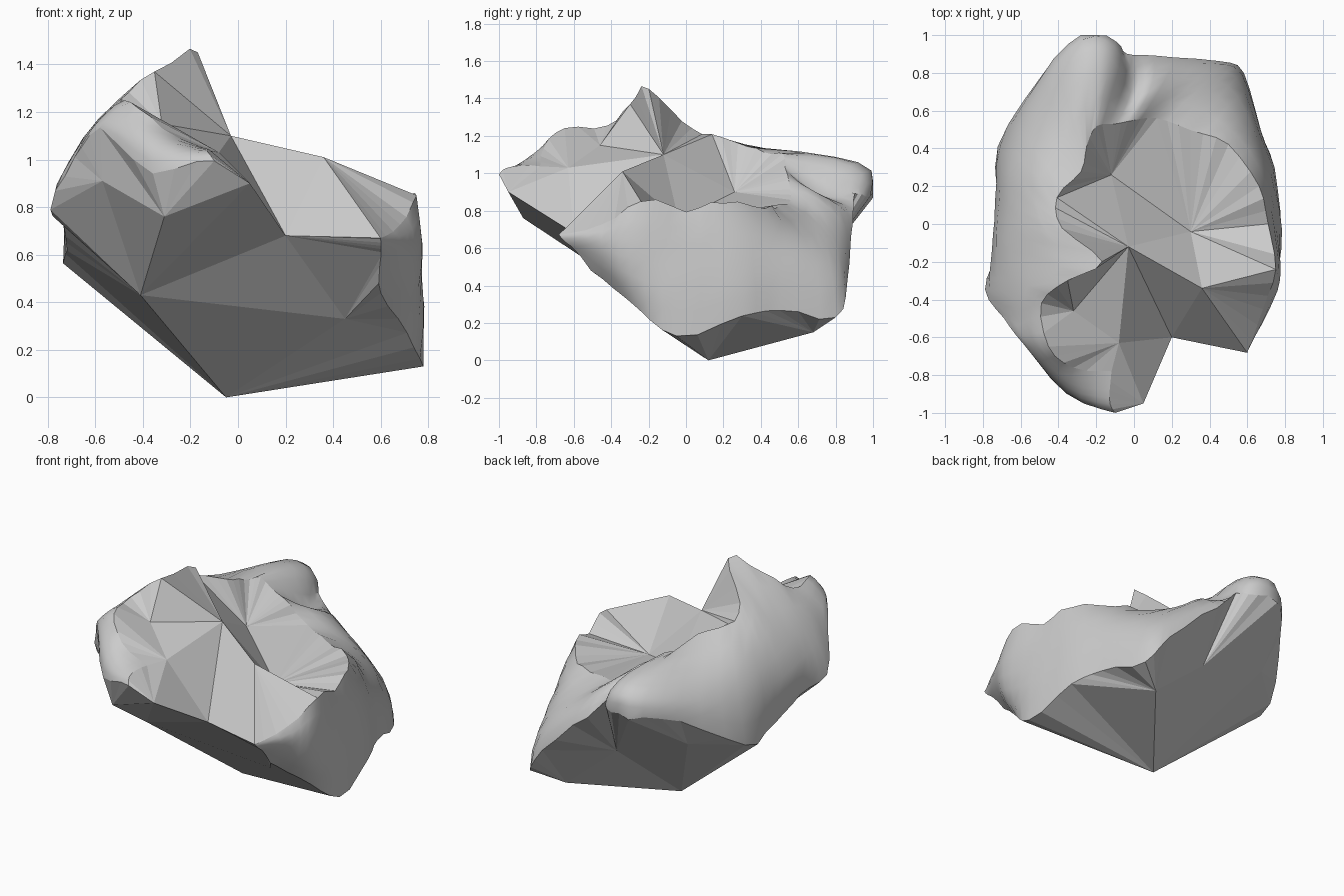
import bpy, bmesh, random
from mathutils import Vector as V3, noise

if "Cube" in bpy.data.objects:
    bpy.data.objects.remove(bpy.data.objects["Cube"])

random.seed(4)
SUB, ROWS = 3, 6

# Crust control loops, running from front right, round the back, to front left
lower = [(.6,-.6,.6),(.6,-.45,.43),(.71,-.25,.28),(.78,-.05,.12),(.74,.3,.23),(.67,.5,.27),
         (.58,.8,.22),(.45,.86,.42),(.1,.89,.75),(-.04,.9,.88),(-.09,.96,.88),(-.28,1,.88),
         (-.5,.77,.84),(-.72,.41,.59),(-.72,.1,.62),(-.73,-.15,.72),(-.79,-.35,.8),
         (-.69,-.5,1.0),(-.58,-.64,1.13),(-.36,-.9,.95),(-.1,-1,1.0)]
middle = [(.6,-.65,.64),(.71,-.45,.6),(.77,-.3,.55),(.77,-.02,.5),(.72,.28,.55),(.63,.5,.58),
          (.5,.73,.58),(.33,.77,.7),(.1,.76,.86),(-.02,.7,.9),(-.12,.88,1.04),(-.28,.9,1.06),
          (-.45,.67,1.02),(-.63,.37,.96),(-.67,.1,1.0),(-.66,-.15,1.06),(-.65,-.34,1.09),
          (-.62,-.47,1.13),(-.54,-.65,1.18),(-.36,-.86,1.06),(-.13,-.92,1.04)]
upper = [(.6,-.68,.68),(.68,-.45,.72),(.75,-.24,.86),(.71,0,.8),(.66,.2,.85),(.5,.42,.82),
         (.3,.5,.82),(.12,.56,.86),(0,.55,.96),(-.1,.53,1.04),(-.2,.52,1.1),(-.25,.42,1.12),
         (-.28,.28,1.16),(-.41,.14,1.2),(-.38,-.02,1.27),(-.17,-.2,1.46),(-.35,-.3,1.38),
         (-.49,-.42,1.26),(-.45,-.65,1.25),(-.32,-.76,1.13),(-.12,-.78,1.04)]


def spline(points):
    """Catmull-Rom curve through the points, SUB steps per span."""
    p = [V3(q) for q in points]
    p = [p[0]] + p + [p[-1]]
    out = []
    for i in range(1, len(p) - 2):
        a, b, c, d = p[i - 1:i + 3]
        for k in range(SUB):
            t = k / SUB
            out.append(.5 * (2*b + (c - a)*t + (2*a - 5*b + 4*c - d)*t*t
                             + (3*b - a - 3*c + d)*t**3))
    return out + [p[-2]]


bm = bmesh.new()

# Weathered crust: grid swept between the three loops, lightly roughened
grid = []
for a, m, b in zip(spline(lower), spline(middle), spline(upper)):
    col = []
    for r in range(ROWS + 1):
        t = r / ROWS
        q = a*(1 - t)*(1 - 2*t) + m*4*t*(1 - t) + b*t*(2*t - 1)
        edge = r in (0, ROWS)
        q += noise.noise_vector(q * 6) * (.005 if edge else .01)
        if edge:
            q.z += random.uniform(-.012, .012)
        q = V3((max(-.79, min(.79, q.x)), max(-1, min(1, q.y)), q.z))
        col.append(bm.verts.new(q))
    grid.append(col)
for c0, c1 in zip(grid, grid[1:]):
    for r in range(ROWS):
        bm.faces.new((c0[r], c1[r], c1[r + 1], c0[r + 1])).smooth = True

# Corners of the broken faces
pt = lambda *co: bm.verts.new(co)
apex, keel, chin = pt(-.05, .12, 0), pt(-.41, -.37, .43), pt(.45, -.3, .33)
brow, cheek = pt(-.31, -.87, .76), pt(-.57, -.62, .91)
lip, step = pt(.05, -.95, .9), pt(.2, -.6, .68)
heel, back, flank = pt(.4, .68, .15), pt(.03, .68, .46), pt(-.46, .64, .62)
ridge_a, ridge_b, ledge = pt(-.03, -.12, 1.1), pt(.36, -.34, 1.01), pt(-.08, -.63, 1.03)
scarp = pt(-.32, -.46, 1.15)
floor_a, floor_b = pt(-.12, .26, .9), pt(.3, -.04, .75)
low = lambda i: grid[i * SUB][0]
top = lambda i: grid[i * SUB][ROWS]


def fan(hub, verts):
    for a, b in zip(verts, verts[1:]):
        bm.faces.new((hub, a, b))


def fan_edge(hub, i, j, row):
    fan(hub, [grid[k][row] for k in range(i * SUB, j * SUB + 1)])


# Underside, front and back breaks
for hub, i, j in ((chin, 0, 2), (apex, 2, 4), (heel, 4, 7), (back, 7, 11), (flank, 11, 13),
                  (apex, 13, 14), (keel, 14, 16), (cheek, 16, 18), (brow, 18, 20)):
    fan_edge(hub, i, j, 0)
for tri in ((apex, chin, low(2)), (apex, low(4), heel), (apex, heel, back),
            (heel, low(7), back), (apex, back, flank),
            (back, low(11), flank), (apex, flank, low(13)),
            (apex, low(14), keel), (apex, keel, chin), (keel, low(16), cheek),
            (keel, cheek, brow), (cheek, low(18), brow),
            (keel, brow, lip), (keel, lip, step), (keel, step, chin),
            (chin, step, low(0)), (brow, low(20), lip)):
    bm.faces.new(tri)

# Top hollow and ridge
for hub, i, j in ((ridge_b, 0, 2), (floor_b, 2, 7), (floor_a, 7, 13),
                  (ridge_a, 13, 16), (scarp, 16, 18), (ledge, 18, 20)):
    fan_edge(hub, i, j, ROWS)
for tri in ((ridge_b, top(2), floor_b), (floor_b, top(7), floor_a), (floor_a, top(13), ridge_a),
            (floor_a, ridge_a, floor_b), (floor_b, ridge_a, ridge_b), (ridge_a, top(16), scarp),
            (ridge_a, scarp, ledge), (scarp, top(18), ledge),
            (ledge, top(20), lip), (ledge, lip, step), (ridge_a, ledge, step),
            (ridge_a, step, ridge_b), (ridge_b, step, top(0))):
    bm.faces.new(tri)

# Ends of the crust strip at the front
fan(step, grid[0])
fan(lip, grid[-1])

bmesh.ops.recalc_face_normals(bm, faces=bm.faces)
mesh = bpy.data.meshes.new("rock_fragment")
bm.to_mesh(mesh)
bm.free()
obj = bpy.data.objects.new("rock_fragment", mesh)
bpy.context.collection.objects.link(obj)
